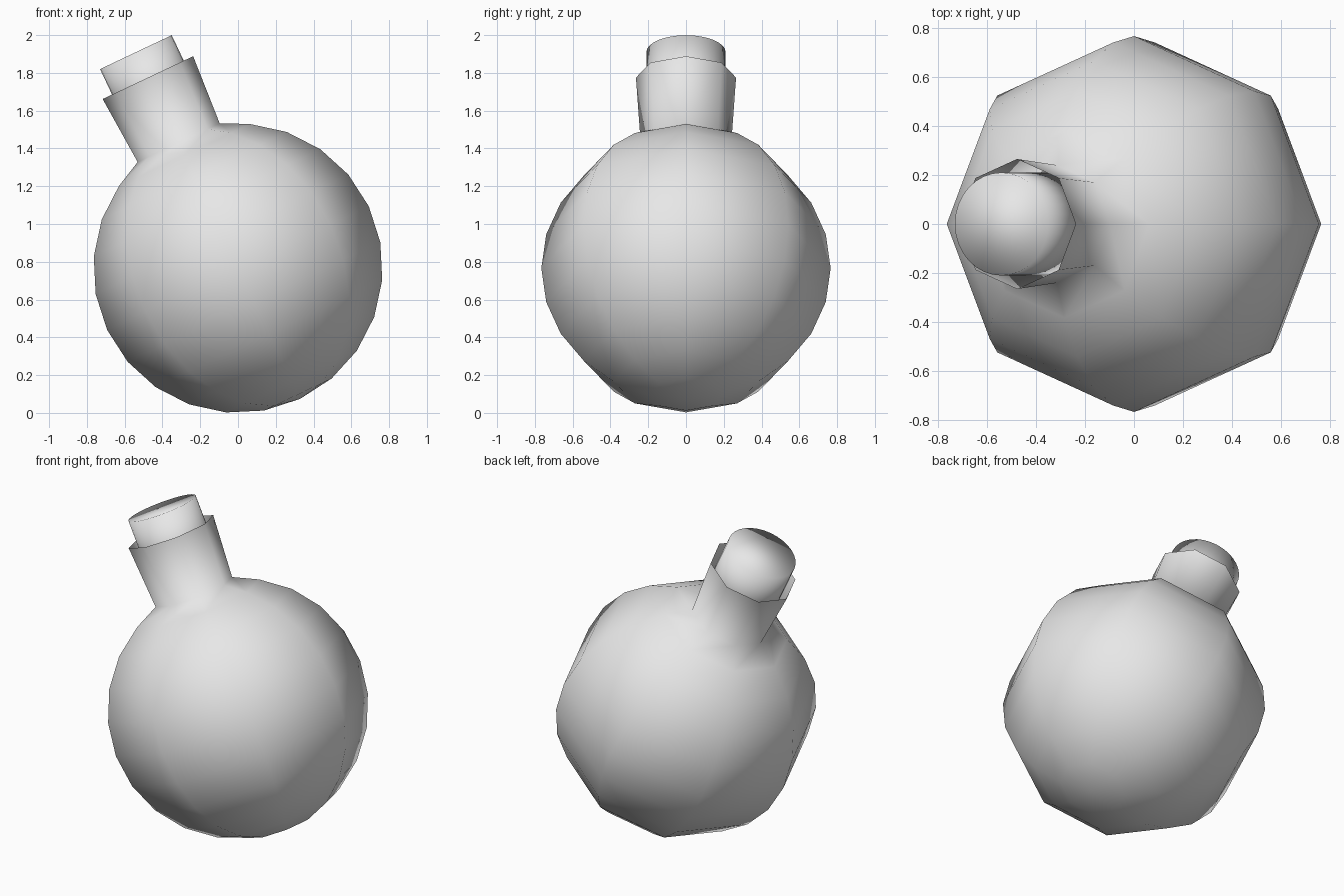
import bpy, bmesh, math
from mathutils import Matrix

cube = bpy.data.objects.get("Cube")
if cube:
    bpy.data.objects.remove(cube, do_unlink=True)

RADIUS = 0.766
TILT = Matrix.Translation((0, 0, RADIUS)) @ Matrix.Rotation(math.radians(-25.3), 4, 'Y')

grey = bpy.data.materials.new("plain grey")
grey.use_nodes = True
grey.diffuse_color = (0.8, 0.8, 0.8, 1)
grey.node_tree.nodes["Principled BSDF"].inputs["Base Color"].default_value = grey.diffuse_color


def lathe(name, profile, sides, cap_top=False):
    """Turn a bottom-to-top (radius, height) profile around the tilted axis."""
    bm = bmesh.new()
    rings = []
    for r, h in profile:
        count = sides if r > 0 else 1
        rings.append([bm.verts.new((r * math.cos(a), r * math.sin(a), h))
                      for a in (math.tau * i / sides for i in range(count))])
    for low, high in zip(rings, rings[1:]):
        for i in range(sides):
            j = (i + 1) % sides
            if len(low) == 1:
                bm.faces.new((low[0], high[j], high[i]))
            else:
                bm.faces.new((low[i], low[j], high[j], high[i]))
    if cap_top:
        bm.faces.new(rings[-1])
    for f in bm.faces:
        f.smooth = True
    bm.transform(TILT)
    mesh = bpy.data.meshes.new(name)
    bm.to_mesh(mesh)
    bm.free()
    mesh.materials.append(grey)
    obj = bpy.data.objects.new(name, mesh)
    bpy.context.collection.objects.link(obj)
    return obj


# Round eight-sided flask, flowing into a flared open neck
flask = [(0, -RADIUS)]
for step in range(1, 11):
    angle = math.radians(15 * step)
    flask.append((RADIUS * math.sin(angle), -RADIUS * math.cos(angle)))
flask += [(0.24, 0.735), (0.265, 1.116)]
lathe("flask_body", flask, 8)

# Round stopper pushed into the neck
lathe("stopper", [(0, 0.85), (0.21, 0.85), (0.21, 1.265)], 32, cap_top=True)
